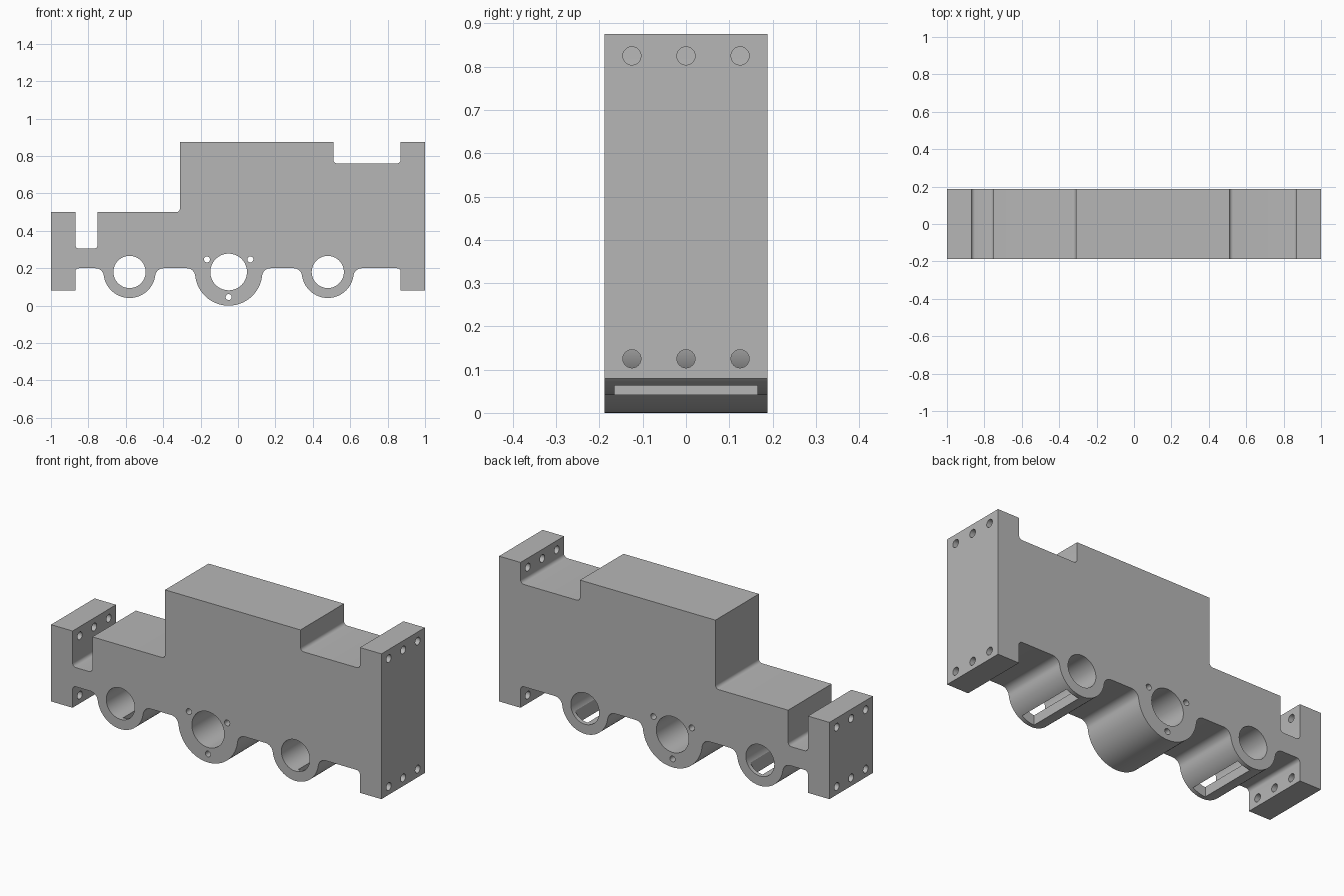
import bpy, bmesh
from math import sin, cos, pi, sqrt, atan2
from mathutils import Vector, Matrix

cube = bpy.data.objects.get("Cube")
if cube:
    bpy.data.objects.remove(cube, do_unlink=True)

HALF_DEPTH = 0.188
UNDERSIDE = 0.2
BORE_Z = 0.18
FILLET = 0.02
# boss centre x, boss radius, bore radius
BOSSES = [(-0.58, 0.139, 0.086), (-0.05, 0.18, 0.098), (0.48, 0.139, 0.086)]

steel = bpy.data.materials.new("machined_grey")
steel.use_nodes = True
grey = (0.47, 0.47, 0.47, 1)
steel.diffuse_color = grey
steel.node_tree.nodes["Principled BSDF"].inputs["Base Color"].default_value = grey


def arc(cx, cz, r, start, end, steps):
    return [(cx + r * cos(start + (end - start) * i / steps),
             cz + r * sin(start + (end - start) * i / steps)) for i in range(steps + 1)]


def rounded(prev, corner, nxt, r=FILLET):
    """Fillet for a right-angled inner corner."""
    c = Vector(corner)
    a = (Vector(prev) - c).normalized() * r
    b = (Vector(nxt) - c).normalized() * r
    return [tuple(c + a + b - b * cos(t) - a * sin(t))
            for t in (i * pi / 12 for i in range(7))]


def boss(cx, radius, blend=0.045):
    """Round boss hanging below the underside, blended in at both sides."""
    bz = UNDERSIDE - blend
    dx = sqrt((radius + blend) ** 2 - (BORE_Z - bz) ** 2)
    tilt = atan2(BORE_Z - bz, dx)
    return (arc(cx - dx, bz, blend, pi / 2, tilt, 8)
            + arc(cx, BORE_Z, radius, pi + tilt, 2 * pi - tilt, 36)[1:-1]
            + arc(cx + dx, bz, blend, pi - tilt, pi / 2, 8))


def make_object(name, bm):
    bmesh.ops.recalc_face_normals(bm, faces=bm.faces)
    mesh = bpy.data.meshes.new(name)
    bm.to_mesh(mesh)
    bm.free()
    mesh.materials.append(steel)
    obj = bpy.data.objects.new(name, mesh)
    bpy.context.collection.objects.link(obj)
    return obj


def add_cylinder(bm, centre, radius, length, axis, segments=32):
    turn = Matrix.Rotation(pi / 2, 4, 'X' if axis == 'Y' else 'Y')
    bmesh.ops.create_cone(bm, cap_ends=True, segments=segments, radius1=radius,
                          radius2=radius, depth=length,
                          matrix=Matrix.Translation(centre) @ turn)


# Body outline: underside with bosses, then the stepped top
foot, wall_l, step, wall_r, foot_r = -0.87, -0.75, -0.31, 0.51, 0.87
low, top, shelf, notch = 0.5, 0.875, 0.76, 0.305
outline = [(-1, 0.08), (foot, 0.08)]
outline += rounded((foot, 0.08), (foot, UNDERSIDE), (0, UNDERSIDE))
for x, radius, bore in BOSSES:
    outline += boss(x, radius)
outline += rounded((0, UNDERSIDE), (foot_r, UNDERSIDE), (foot_r, 0.08))
outline += [(foot_r, 0.08), (1, 0.08), (1, top), (foot_r, top)]
outline += rounded((foot_r, top), (foot_r, shelf), (wall_r, shelf))
outline += rounded((foot_r, shelf), (wall_r, shelf), (wall_r, top))
outline += [(wall_r, top), (step, top)]
outline += rounded((step, top), (step, low), (wall_l, low))
outline += [(wall_l, low)]
outline += rounded((wall_l, low), (wall_l, notch), (foot, notch))
outline += rounded((wall_l, notch), (foot, notch), (foot, low))
outline += [(foot, low), (-1, low)]

bm = bmesh.new()
face = bm.faces.new([bm.verts.new((x, -HALF_DEPTH, z)) for x, z in outline])
grown = bmesh.ops.extrude_face_region(bm, geom=[face])
bmesh.ops.translate(bm, vec=(0, 2 * HALF_DEPTH, 0),
                    verts=[v for v in grown["geom"] if isinstance(v, bmesh.types.BMVert)])
body = make_object("housing_block", bm)

# Bores and the three screw holes around the middle bore
bores = bmesh.new()
for x, radius, bore in BOSSES:
    add_cylinder(bores, (x, 0, BORE_Z), bore, 1, 'Y', 64)
for k in range(3):
    a = -pi / 2 + k * 2 * pi / 3
    add_cylinder(bores, (-0.05 + 0.134 * cos(a), 0, BORE_Z + 0.134 * sin(a)), 0.016, 1, 'Y', 24)

# Bolt holes through the end flanges
bolts = bmesh.new()
for x, heights in ((-0.95, (0.125, 0.45)), (0.95, (0.125, 0.825))):
    for z in heights:
        for y in (-0.125, 0, 0.125):
            add_cylinder(bolts, (x, y, z), 0.021, 0.22, 'X', 24)

# Slots opening the outer bosses from below into their bores
slots = bmesh.new()
for x, radius, bore in (BOSSES[0], BOSSES[2]):
    size = Matrix.Diagonal((0.075, 0.33, 0.16, 1))
    bmesh.ops.create_cube(slots, size=1,
                          matrix=Matrix.Translation((x + 0.0375, 0, 0.08)) @ size)

bpy.ops.object.select_all(action='DESELECT')
bpy.context.view_layer.objects.active = body
body.select_set(True)
for name, cut in (("bore", bores), ("bolt", bolts), ("slot", slots)):
    cutter = make_object(name + "_cutter", cut)
    cutter.hide_render = True
    mod = body.modifiers.new(name + "_cut", 'BOOLEAN')
    mod.operation = 'DIFFERENCE'
    mod.solver = 'EXACT'
    mod.object = cutter
    bpy.ops.object.modifier_apply(modifier=mod.name)
    bpy.data.objects.remove(cutter, do_unlink=True)

bpy.ops.object.shade_smooth_by_angle(angle=pi / 6)
